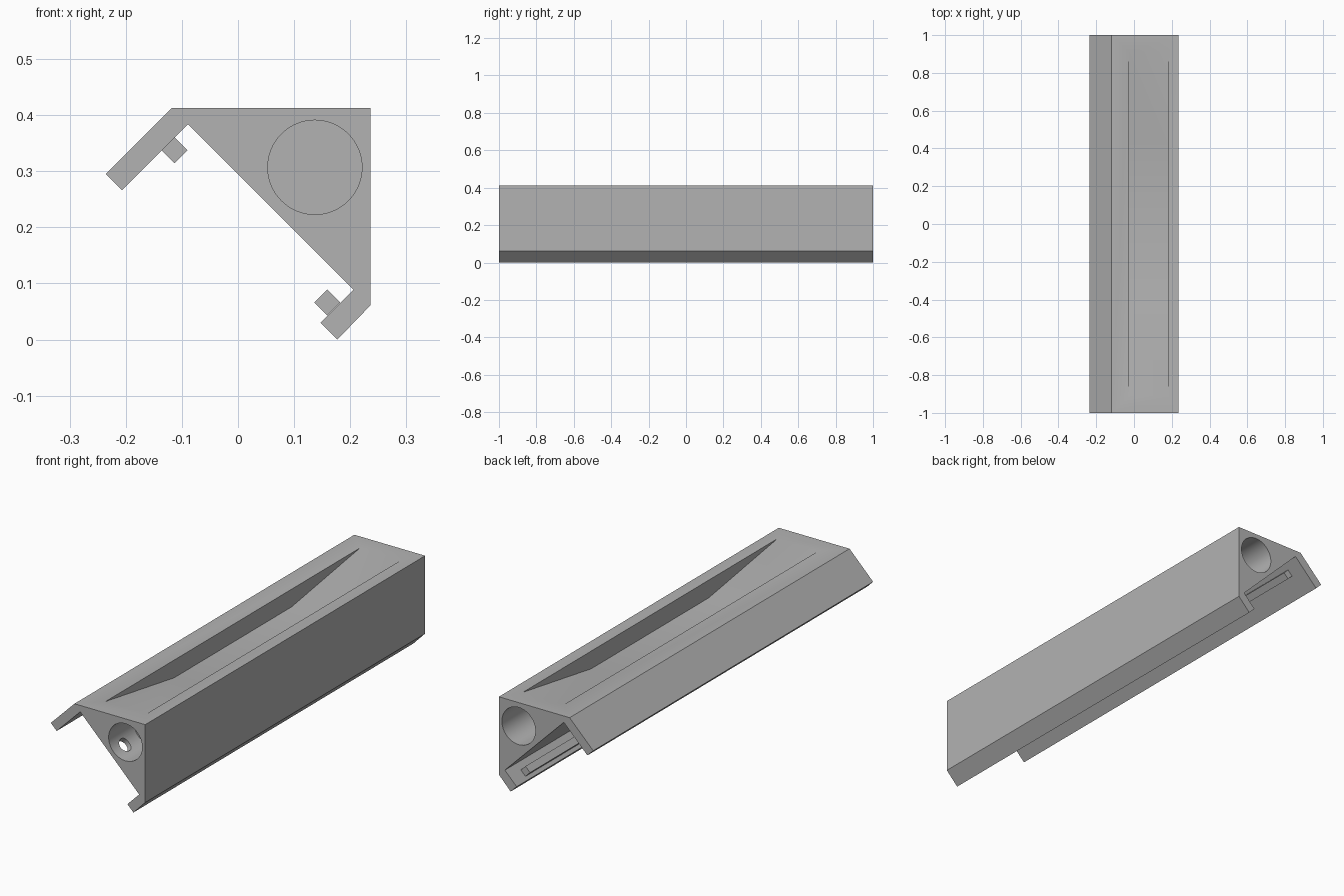
import bpy, bmesh, math
from mathutils import Vector, Matrix

cube = bpy.data.objects.get("Cube")
if cube:
    bpy.data.objects.remove(cube, do_unlink=True)

grey = bpy.data.materials.new("plain grey")
grey.use_nodes = True
COLOUR = (0.45, 0.45, 0.45, 1)
grey.diffuse_color = COLOUR
grey.node_tree.nodes["Principled BSDF"].inputs["Base Color"].default_value = COLOUR


def finish(name, bm):
    bmesh.ops.recalc_face_normals(bm, faces=bm.faces)
    mesh = bpy.data.meshes.new(name)
    bm.to_mesh(mesh)
    bm.free()
    mesh.materials.append(grey)
    obj = bpy.data.objects.new(name, mesh)
    bpy.context.collection.objects.link(obj)
    return obj


def prism(name, points, sweep):
    """Extrude a closed outline along a vector."""
    bm = bmesh.new()
    face = bm.faces.new([bm.verts.new(p) for p in points])
    out = bmesh.ops.extrude_face_region(bm, geom=[face])
    moved = [v for v in out["geom"] if isinstance(v, bmesh.types.BMVert)]
    bmesh.ops.translate(bm, verts=moved, vec=sweep)
    return finish(name, bm)


def cylinder(name, start, end, radius, sides):
    start, end = Vector(start), Vector(end)
    axis = end - start
    bm = bmesh.new()
    turn = axis.to_track_quat("Z", "Y").to_matrix().to_4x4()
    bmesh.ops.create_cone(bm, cap_ends=True, segments=sides, radius1=radius,
                          radius2=radius, depth=axis.length,
                          matrix=Matrix.Translation((start + end) / 2) @ turn)
    return finish(name, bm)


def select_only(obj):
    bpy.ops.object.select_all(action="DESELECT")
    obj.select_set(True)
    bpy.context.view_layer.objects.active = obj


def cut(obj, cutter):
    cutter.hide_render = True
    mod = obj.modifiers.new("cut", "BOOLEAN")
    mod.operation, mod.solver, mod.object = "DIFFERENCE", "EXACT", cutter
    select_only(obj)
    bpy.ops.object.modifier_apply(modifier=mod.name)
    bpy.data.objects.remove(cutter, do_unlink=True)


# Main body: corner section with two lips, swept along its length
section = [(-.118, .413), (.236, .413), (.236, .061), (.177, 0), (.147, .03),
           (.206, .089), (-.089, .384), (-.207, .266), (-.236, .295)]
body = prism("body", [(x, -1, z) for x, z in section], (0, 2, 0))

# Shallow pocket in the top: flat floor with a ramp at each end
top, depth, flat, ramp, over = .413, .08, .42, .49, .02
reach = flat + ramp * (depth + over) / depth
pocket = [(-reach, top + over), (-flat, top - depth),
          (flat, top - depth), (reach, top + over)]
cut(body, prism("pocket_cutter", [(-.026, y, z) for y, z in pocket], (.206, 0, 0)))

# Round blind sockets at both ends
bore_x, bore_z, bore_r = .137, .307, .084
for side, inner in ((-1, .82), (1, .78)):
    cut(body, cylinder("socket_cutter", (bore_x, side * 1.1, bore_z),
                       (bore_x, side * inner, bore_z), bore_r, 64))

# Small cable hole from the front socket to the slanted underside
cut(body, cylinder("cable_cutter", (bore_x, -.92, bore_z),
                   (bore_x - .15, -.92, bore_z - .15), .03, 32))

select_only(body)
bpy.ops.object.shade_smooth_by_angle(angle=math.radians(30))

# Square ribs along the inside of the two lips
for name, x, z in (("upper_rib", -.113, .337), ("lower_rib", .159, .066)):
    h = .023
    diamond = [(x - h, z), (x, z + h), (x + h, z), (x, z - h)]
    prism(name, [(px, -.92, pz) for px, pz in diamond], (0, 1.84, 0))
